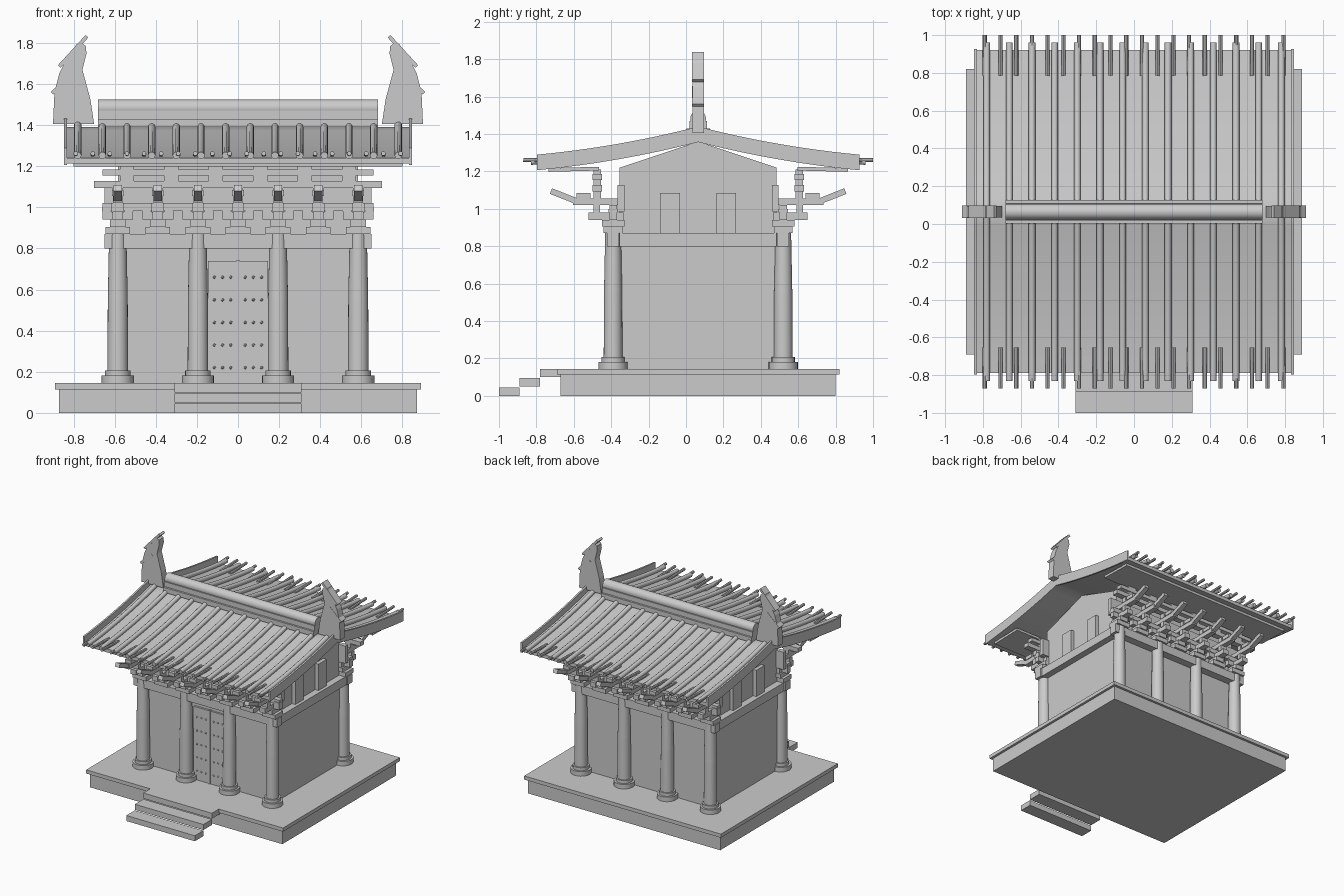
import bpy, bmesh, math
from mathutils import Matrix, Vector

if "Cube" in bpy.data.objects:
    bpy.data.objects.remove(bpy.data.objects["Cube"])

YC = 0.065            # centre line of the hall in y
SIDES = (-1, 1)       # front / back


def finish(name, bm, smooth=False):
    bmesh.ops.recalc_face_normals(bm, faces=bm.faces)
    me = bpy.data.meshes.new(name)
    bm.to_mesh(me)
    bm.free()
    ob = bpy.data.objects.new(name, me)
    bpy.context.collection.objects.link(ob)
    if smooth:
        bpy.ops.object.select_all(action='DESELECT')
        ob.select_set(True)
        bpy.context.view_layer.objects.active = ob
        bpy.ops.object.shade_smooth_by_angle(angle=math.radians(40))
    return ob


def box(bm, x0, x1, y0, y1, z0, z1):
    m = Matrix.Translation(((x0 + x1) / 2, (y0 + y1) / 2, (z0 + z1) / 2))
    m = m @ Matrix.Diagonal((abs(x1 - x0), abs(y1 - y0), abs(z1 - z0), 1))
    bmesh.ops.create_cube(bm, size=1, matrix=m)


def pbox(bm, s, x0, x1, d0, d1, z0, z1):
    """Box given by distance d from the centre line, on side s."""
    box(bm, x0, x1, YC + s * d0, YC + s * d1, z0, z1)


def lathe(bm, x, y, z0, z1, r0, r1, seg=24):
    bmesh.ops.create_cone(bm, cap_ends=True, segments=seg, radius1=r0, radius2=r1, depth=z1 - z0,
                          matrix=Matrix.Translation((x, y, (z0 + z1) / 2)))


def tube(bm, pts, r, seg=10):
    """Round rod through points lying in a plane of constant x."""
    rings = []
    for i, p in enumerate(pts):
        t = (Vector(pts[min(i + 1, len(pts) - 1)]) - Vector(pts[max(i - 1, 0)])).normalized()
        u = Vector((1, 0, 0))
        v = t.cross(u)
        rings.append([bm.verts.new(Vector(p) + r * (u * math.cos(a) + v * math.sin(a)))
                      for a in (2 * math.pi * k / seg for k in range(seg))])
    for a, b in zip(rings, rings[1:]):
        for k in range(seg):
            bm.faces.new((a[k], a[(k + 1) % seg], b[(k + 1) % seg], b[k]))
    bm.faces.new(rings[0])
    bm.faces.new(rings[-1])


def prism(bm, outline, axis, a, b):
    """Extrude a 2D outline along x (outline is y,z) or y (outline is x,z)."""
    at = (lambda p, c: (c, p[0], p[1])) if axis == 'x' else (lambda p, c: (p[0], c, p[1]))
    f = bm.faces.new([bm.verts.new(at(p, a)) for p in outline])
    new = bmesh.ops.extrude_face_region(bm, geom=[f])['geom']
    off = (b - a, 0, 0) if axis == 'x' else (0, b - a, 0)
    bmesh.ops.translate(bm, vec=off, verts=[v for v in new if isinstance(v, bmesh.types.BMVert)])


def slat(bm, p, q, th, axis, a, b):
    """Straight bar from p to q in a 2D plane, extruded along axis."""
    p, q = Vector(p), Vector(q)
    n = Vector((p.y - q.y, q.x - p.x)).normalized() * th / 2
    prism(bm, [p + n, q + n, q - n, p - n], axis, a, b)


def roof_z(d):
    t = d / 0.86
    return 1.44 - 0.22 * t + 0.07 * t * t


# Platform and steps
bm = bmesh.new()
box(bm, -0.87, 0.87, -0.67, 0.80, 0, 0.115)
box(bm, -0.89, 0.89, -0.69, 0.82, 0.115, 0.145)
finish("platform", bm)
bm = bmesh.new()
for i in range(3):
    box(bm, -0.31, 0.31, -1 + 0.11 * i, -0.89 + 0.11 * i, 0.05 * i, 0.05 * i + 0.045)
finish("front_steps", bm)

# Hall walls, gable walls with posts
bm = bmesh.new()
box(bm, -0.585, 0.585, YC - 0.415, YC + 0.415, 0.145, 0.87)
finish("hall_walls", bm)
bm = bmesh.new()
prism(bm, [(YC - 0.42, 0.87), (YC + 0.42, 0.87), (YC + 0.42, 1.22), (YC, 1.36), (YC - 0.42, 1.22)],
      'x', -0.585, 0.585)
finish("gable_body", bm)
bm = bmesh.new()
for s in SIDES:
    for d in SIDES:
        box(bm, s * 0.57, s * 0.615, YC + d * 0.15 - 0.053, YC + d * 0.15 + 0.053, 0.87, 1.085)
finish("gable_posts", bm)

# Double door with studs
bm = bmesh.new()
for s in SIDES:
    box(bm, s * 0.007, s * 0.145, -0.365, -0.34, 0.145, 0.74)
box(bm, -0.007, 0.007, -0.37, -0.34, 0.145, 0.745)
for s in SIDES:
    for i in range(3):
        for j in range(5):
            bmesh.ops.create_icosphere(bm, subdivisions=1, radius=0.008, matrix=Matrix.Translation(
                (s * (0.035 + 0.04 * i), -0.365, 0.22 + 0.11 * j)))
finish("double_door", bm)

# Columns and their round bases
cols, bases = bmesh.new(), bmesh.new()
for s in SIDES:
    for x in (-0.585, -0.195, 0.195, 0.585):
        y = YC + s * 0.455
        lathe(cols, x, y, 0.20, 0.55, 0.05, 0.0485)
        lathe(cols, x, y, 0.55, 0.87, 0.0485, 0.042)
        lathe(bases, x, y, 0.145, 0.182, 0.078, 0.078)
        lathe(bases, x, y, 0.182, 0.207, 0.062, 0.062)
finish("columns", cols, True)
finish("column_bases", bases, True)

# Tie beams around the column heads
bm = bmesh.new()
for s in SIDES:
    pbox(bm, s, -0.65, 0.65, 0.422, 0.487, 0.80, 0.87)
    box(bm, s * 0.555, s * 0.64, YC - 0.42, YC + 0.42, 0.80, 0.87)
finish("tie_beams", bm)

# Bracket sets
bm = bmesh.new()
for s in SIDES:
    for i in range(7):
        x = -0.585 + 0.195 * i
        b = lambda w, d0, d1, z0, z1: pbox(bm, s, x - w, x + w, d0, d1, z0, z1)
        b(0.06, 0.405, 0.505, 0.87, 0.905)
        b(0.037, 0.395, 0.515, 0.905, 0.94)
        b(0.025, 0.40, 0.585, 0.94, 0.98)
        b(0.075, 0.435, 0.475, 0.94, 0.98)
        for k in (-0.055, 0.055):
            pbox(bm, s, x + k - 0.022, x + k + 0.022, 0.43, 0.48, 0.98, 1.0)
        b(0.03, 0.525, 0.56, 0.975, 1.02)
        b(0.022, 0.40, 0.67, 1.02, 1.055)
        b(0.028, 0.575, 0.65, 1.055, 1.085)
        b(0.025, 0.52, 0.56, 1.055, 1.095)
        slat(bm, (YC + s * 0.64, 1.037), (YC + s * 0.787, 1.095), 0.032, 'x', x - 0.02, x + 0.02)
finish("bracket_sets", bm)

# Long bracket beams and spacer blocks
bm = bmesh.new()
for s in SIDES:
    pbox(bm, s, -0.65, 0.65, 0.395, 0.43, 0.985, 1.128)
    pbox(bm, s, -0.66, 0.66, 0.435, 0.475, 0.985, 1.02)
    pbox(bm, s, -0.70, 0.70, 0.515, 0.565, 1.093, 1.128)
    pbox(bm, s, -0.66, 0.66, 0.515, 0.565, 1.155, 1.185)
    for i in range(6):
        x = -0.54 + 0.216 * i
        pbox(bm, s, x - 0.035, x + 0.035, 0.52, 0.56, 1.128, 1.155)
        pbox(bm, s, x - 0.035, x + 0.035, 0.52, 0.56, 1.185, 1.21)
finish("bracket_beams", bm)

# Roof slab and gable edge boards share one curved section
N = 12


def roof_section(reach, up, down):
    ds = [reach * k / N for k in range(-N, N + 1)]
    return ([(YC + d, roof_z(abs(d)) + up) for d in ds]
            + [(YC + d, roof_z(abs(d)) + down) for d in reversed(ds)])


bm = bmesh.new()
prism(bm, roof_section(0.855, -0.05, -0.078), 'x', -0.835, 0.835)
finish("roof_slab", bm, True)
bm = bmesh.new()
for s in SIDES:
    prism(bm, roof_section(0.862, 0.0, -0.083), 'x', s * 0.832, s * 0.846)
finish("gable_edge_boards", bm, True)

# Eave boards below the slab
bm = bmesh.new()
for s in SIDES:
    slat(bm, (YC + s * 0.53, 1.215), (YC + s * 0.80, 1.208), 0.02, 'x', -0.80, 0.80)
finish("eave_boards", bm)

# Round tile ribs and flying rafters
ribs, rafters = bmesh.new(), bmesh.new()
for s in SIDES:
    for i in range(14):
        x = -0.78 + 0.12 * i
        tube(ribs, [(x, YC + s * d, roof_z(d) - 0.035) for d in (0.895 * k / 12 for k in range(13))], 0.018)
    for i in range(20):
        x = -0.79 + 0.0832 * i
        tube(rafters, [(x, YC + s * 0.72, 1.255), (x, YC + s * 0.935, 1.262)], 0.011, 8)
finish("roof_tile_ribs", ribs, True)
finish("flying_rafters", rafters, True)

# Main ridge
bm = bmesh.new()
box(bm, -0.68, 0.68, YC - 0.062, YC + 0.062, 1.39, 1.43)
box(bm, -0.68, 0.68, YC - 0.047, YC + 0.047, 1.43, 1.47)
bmesh.ops.create_cone(bm, cap_ends=True, segments=20, radius1=0.042, radius2=0.042, depth=1.36,
                      matrix=Matrix.Translation((0, YC, 1.483)) @ Matrix.Rotation(math.pi / 2, 4, 'Y'))
finish("main_ridge", bm, True)

# Upswept ridge-end ornaments with fins
bm = bmesh.new()
horn = [(0.90, 1.405), (0.70, 1.405), (0.718, 1.525), (0.757, 1.67), (0.737, 1.75),
        (0.741, 1.785), (0.76, 1.80), (0.785, 1.795), (0.84, 1.71), (0.87, 1.65), (0.893, 1.56)]
for s in SIDES:
    prism(bm, [(s * x, z) for x, z in horn], 'y', YC - 0.03, YC + 0.03)
    for p, q in (((0.905, 1.555), (0.80, 1.65)), ((0.87, 1.685), (0.735, 1.832))):
        slat(bm, (s * p[0], p[1]), (s * q[0], q[1]), 0.018, 'y', YC - 0.032, YC + 0.032)
finish("ridge_end_ornaments", bm)
